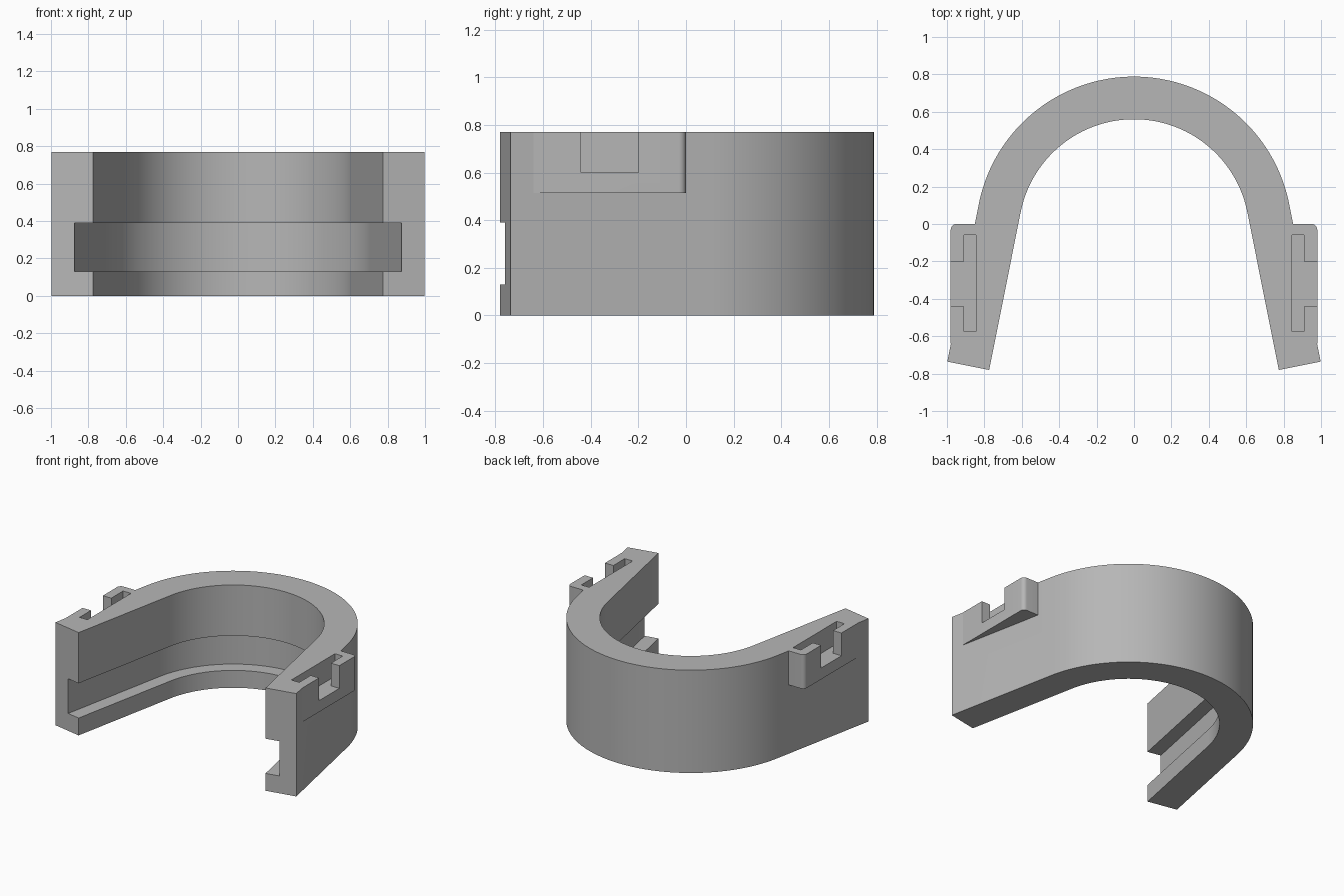
import bpy, bmesh
from math import sin, cos, pi, radians

HEIGHT = 0.77
CENTRE_Y = -0.058
SPLAY = radians(11.3)
LEG = 0.86
INNER, GROOVE, OUTER = 0.618, 0.72, 0.846
ARC_STEPS = 72

cube = bpy.data.objects.get("Cube")
if cube:
    bpy.data.objects.remove(cube, do_unlink=True)

grey = bpy.data.materials.new("plain grey")
grey.use_nodes = True
colour = (0.47, 0.47, 0.47, 1)
grey.diffuse_color = colour
grey.node_tree.nodes["Principled BSDF"].inputs["Base Color"].default_value = colour


def finish(bm, name):
    bmesh.ops.recalc_face_normals(bm, faces=bm.faces)
    mesh = bpy.data.meshes.new(name)
    bm.to_mesh(mesh)
    bm.free()
    mesh.materials.append(grey)
    obj = bpy.data.objects.new(name, mesh)
    bpy.context.collection.objects.link(obj)
    return obj


def prism(name, outline, side, low, high):
    """Extrude a plan outline upward; side = -1 mirrors it to the right."""
    bm = bmesh.new()
    face = bm.faces.new([bm.verts.new((side * x, y, low)) for x, y in outline])
    top = bmesh.ops.extrude_face_region(bm, geom=[face])["geom"]
    moved = [v for v in top if isinstance(v, bmesh.types.BMVert)]
    bmesh.ops.translate(bm, verts=moved, vec=(0, 0, high - low))
    return finish(bm, name)


def combine(target, other, operation):
    mod = target.modifiers.new(operation.lower(), 'BOOLEAN')
    mod.operation = operation
    mod.solver = 'EXACT'
    mod.object = other
    bpy.context.view_layer.objects.active = target
    bpy.ops.object.modifier_apply(modifier=mod.name)
    bpy.data.objects.remove(other, do_unlink=True)


# Horseshoe band: grooved section swept along leg, arc and leg
section = [(INNER, 0), (OUTER, 0), (OUTER, HEIGHT), (INNER, HEIGHT),
           (INNER, 0.39), (GROOVE, 0.39), (GROOVE, 0.13), (INNER, 0.13)]
angles = [SPLAY + (pi - 2 * SPLAY) * i / ARC_STEPS for i in range(ARC_STEPS + 1)]
stations = [(SPLAY, LEG)] + [(a, 0) for a in angles] + [(pi - SPLAY, LEG)]
bm = bmesh.new()
rings = []
for a, slide in stations:
    dx = slide * sin(SPLAY) * (1 if cos(a) > 0 else -1)
    dy = CENTRE_Y - slide * cos(SPLAY)
    rings.append([bm.verts.new((r * cos(a) + dx, r * sin(a) + dy, z)) for r, z in section])
count = len(section)
for first, second in zip(rings, rings[1:]):
    for i in range(count):
        j = (i + 1) % count
        bm.faces.new((first[i], first[j], second[j], second[i]))
bm.faces.new(rings[0])
bm.faces.new(rings[-1])
band = finish(bm, "horseshoe_band")

# Side lugs with a rounded back corner, each cut by a T-shaped slot
R = 0.03
corner = [(0.98 - R + R * cos(pi / 2 * i / 6), -R + R * sin(pi / 2 * i / 6)) for i in range(7)]
lug = [(0.80, 0), (0.80, -0.64), (0.98, -0.64)] + corner
slot = [(0.845, -0.06), (0.845, -0.575), (0.91, -0.575), (0.91, -0.44),
        (1.05, -0.44), (1.05, -0.20), (0.91, -0.20), (0.91, -0.06)]
for side in (1, -1):
    combine(band, prism("lug", lug, side, 0.515, HEIGHT), 'UNION')
    combine(band, prism("slot_cutter", slot, side, 0.60, 0.9), 'DIFFERENCE')

# Smooth the curved walls and keep the edges sharp
band.select_set(True)
bpy.context.view_layer.objects.active = band
bpy.ops.object.shade_smooth_by_angle(angle=radians(30))
